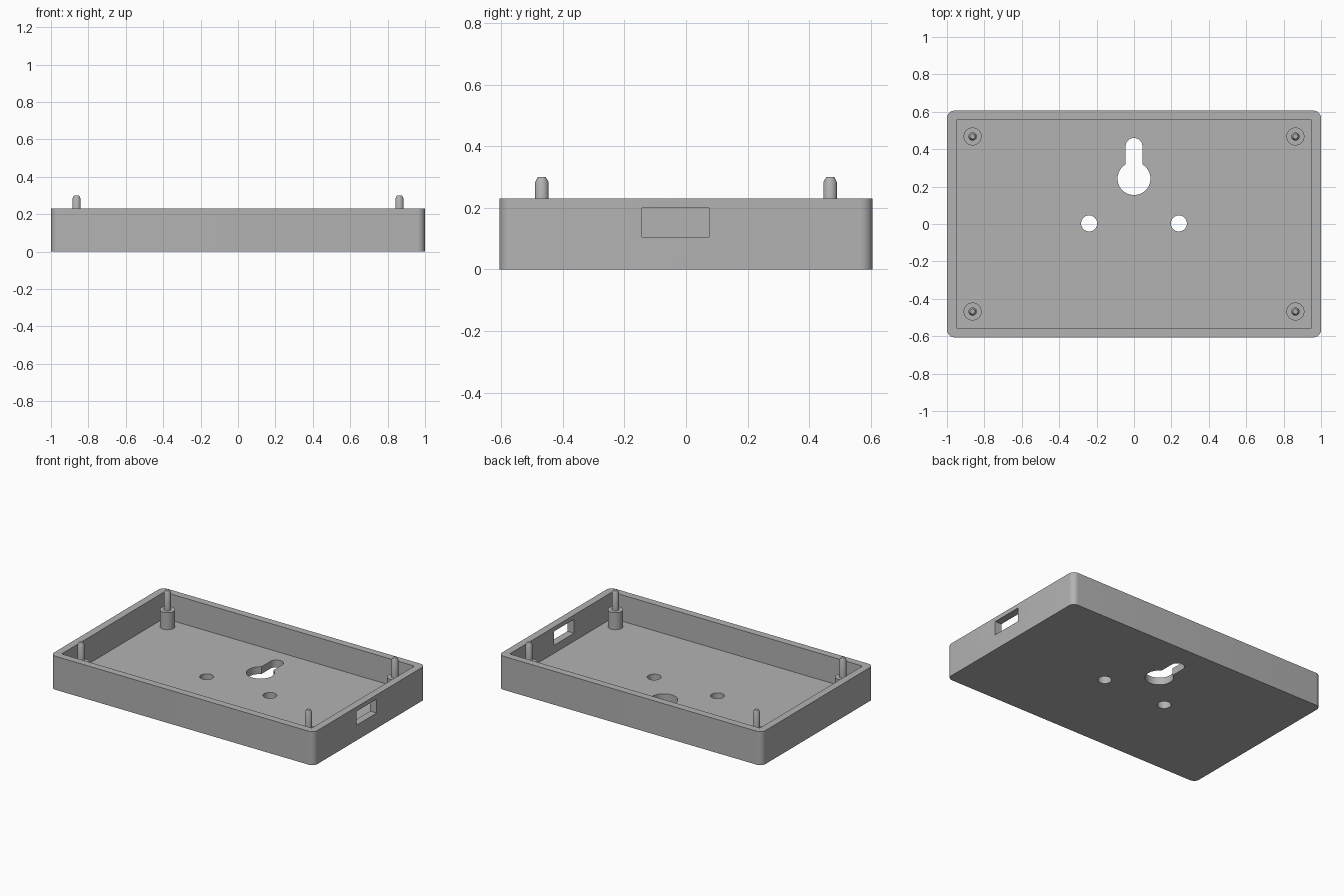
import bpy, bmesh
from math import sin, cos, pi, acos

old = bpy.data.objects.get("Cube")
if old:
    bpy.data.objects.remove(old, do_unlink=True)

LENGTH, WIDTH, HEIGHT = 2.0, 1.212, 0.23
WALL, FLOOR, CORNER = 0.05, 0.05, 0.04

grey = bpy.data.materials.new("matte_grey")
grey.use_nodes = True
colour = (0.45, 0.45, 0.45, 1)
grey.diffuse_color = colour
grey.node_tree.nodes["Principled BSDF"].inputs["Base Color"].default_value = colour


def arc(cx, cy, r, start, end, steps):
    """Points along an arc, both ends included."""
    angles = [start + (end - start) * i / steps for i in range(steps + 1)]
    return [(cx + r * cos(a), cy + r * sin(a)) for a in angles]


def circle(cx, cy, r, steps=40):
    return arc(cx, cy, r, 0, 2 * pi, steps)[:-1]


def rectangle(x0, x1, y0, y1):
    return [(x0, y0), (x1, y0), (x1, y1), (x0, y1)]


def finish(name, bm):
    bmesh.ops.recalc_face_normals(bm, faces=bm.faces)
    mesh = bpy.data.meshes.new(name)
    bm.to_mesh(mesh)
    bm.free()
    mesh.materials.append(grey)
    obj = bpy.data.objects.new(name, mesh)
    bpy.context.collection.objects.link(obj)
    return obj


def prism(name, outline, z0, z1):
    """Counter-clockwise outline extruded from z0 to z1."""
    bm = bmesh.new()
    face = bm.faces.new([bm.verts.new((x, y, z0)) for x, y in outline])
    top = bmesh.ops.extrude_face_region(bm, geom=[face])["geom"]
    verts = [v for v in top if isinstance(v, bmesh.types.BMVert)]
    bmesh.ops.translate(bm, vec=(0, 0, z1 - z0), verts=verts)
    return finish(name, bm)


def select(obj):
    bpy.ops.object.select_all(action="DESELECT")
    obj.select_set(True)
    bpy.context.view_layer.objects.active = obj


def smooth(obj):
    select(obj)
    bpy.ops.object.shade_smooth_by_angle(angle=pi / 6)


def cut(obj, cutter):
    cutter.hide_render = True
    mod = obj.modifiers.new("cut", "BOOLEAN")
    mod.operation, mod.solver, mod.object = "DIFFERENCE", "EXACT", cutter
    select(obj)
    bpy.ops.object.modifier_apply(modifier=mod.name)
    bpy.data.objects.remove(cutter, do_unlink=True)


# Tray body: rounded outside corners, square inside
hx, hy = LENGTH / 2, WIDTH / 2
outline = []
for i, (sx, sy) in enumerate([(1, 1), (-1, 1), (-1, -1), (1, -1)]):
    outline += arc(sx * (hx - CORNER), sy * (hy - CORNER), CORNER,
                   i * pi / 2, (i + 1) * pi / 2, 10)
tray = prism("tray", outline, 0, HEIGHT)
ix, iy = hx - WALL, hy - WALL
cut(tray, prism("cavity_cutter", rectangle(-ix, ix, -iy, iy), FLOOR, 0.5))

# Keyhole for hanging, and two round holes in the floor
r_big, r_slot, y_big, y_slot = 0.088, 0.045, 0.243, 0.415
neck = acos(r_slot / r_big)
keyhole = arc(0, y_big, r_big, pi - neck, 2 * pi + neck, 40)
keyhole += arc(0, y_slot, r_slot, 0, pi, 20)
cut(tray, prism("keyhole_cutter", keyhole, -0.1, 0.1))
for x in (-0.24, 0.24):
    cut(tray, prism("hole_cutter", circle(x, 0.003, 0.043), -0.1, 0.1))

# Rectangular port in the left end wall
port = rectangle(hx - 2 * WALL, hx + WALL, -0.143, 0.075)
cut(tray, prism("port_cutter", port, 0.105, 0.2))
smooth(tray)


def post(name, x, y):
    """Standoff with a chamfered locating pin, turned from one profile."""
    profile = [(0.048, FLOOR - 0.01), (0.048, 0.167), (0.022, 0.167),
               (0.022, 0.283), (0.013, 0.3)]
    bm = bmesh.new()
    rings = [[bm.verts.new((px, py, z)) for px, py in circle(x, y, r, 32)]
             for r, z in profile]
    for low, high in zip(rings, rings[1:]):
        for i in range(len(low)):
            bm.faces.new((low[i - 1], low[i], high[i], high[i - 1]))
    bm.faces.new(rings[0])
    bm.faces.new(rings[-1])
    smooth(finish(name, bm))


for x_name, x in (("left", 0.863), ("right", -0.863)):
    for y_name, y in (("front", -0.468), ("back", 0.468)):
        post(f"{y_name}_{x_name}_post", x, y)
